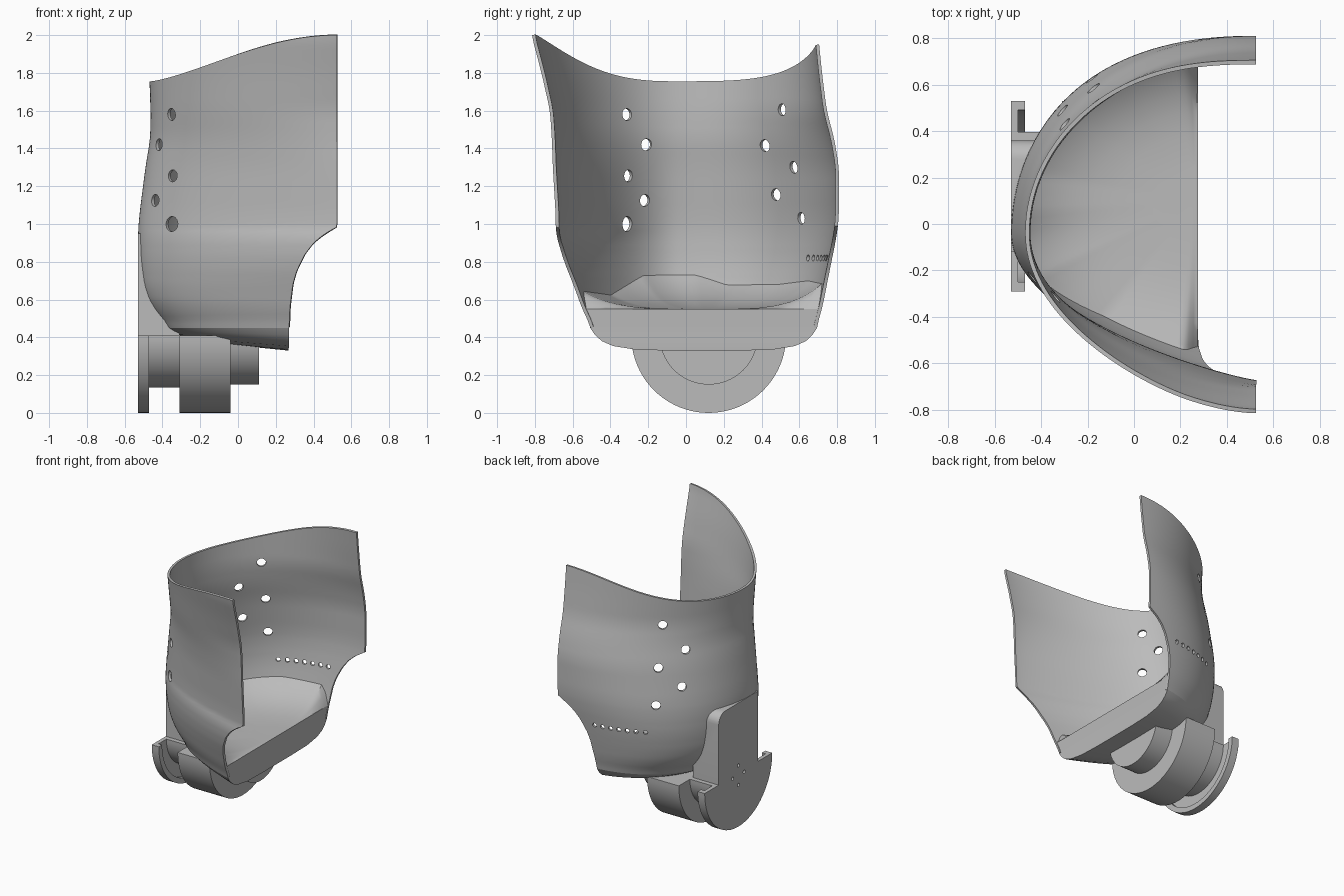
import bpy, bmesh
from math import sin, cos, acos, pi
from mathutils import Vector, Matrix

cube = bpy.data.objects.get("Cube")
if cube:
    bpy.data.objects.remove(cube, do_unlink=True)

grey = bpy.data.materials.new("plain grey")
grey.use_nodes = True
grey.diffuse_color = (0.5, 0.5, 0.5, 1)
grey.node_tree.nodes["Principled BSDF"].inputs["Base Color"].default_value = (0.5, 0.5, 0.5, 1)

END_X, MID_Y = 0.525, -0.04
# height, apex x, front edge y, back edge y, front curve power, back curve power
SECTIONS = [(0.45, -0.37, -0.50, 0.69, 1.7, 0.75), (0.55, -0.46, -0.55, 0.72, 1.7, 0.72),
            (0.65, -0.505, -0.585, 0.74, 1.7, 0.72), (0.8, -0.525, -0.645, 0.77, 1.7, 0.72),
            (0.95, -0.53, -0.69, 0.80, 1.7, 0.78), (1.05, -0.522, -0.69, 0.81, 1.7, 0.83),
            (1.3, -0.49, -0.705, 0.81, 1.6, 0.95), (1.45, -0.465, -0.71, 0.785, 1.4, 1),
            (1.6, -0.463, -0.72, 0.745, 1.2, 1), (1.8, -0.47, -0.765, 0.72, 1.2, 0.9),
            (2.0, -0.475, -0.818, 0.70, 1.2, 0.82)]
# height, x of the open side edge
EDGE = [(0.33, 0.265), (0.56, 0.275), (0.68, 0.29), (0.75, 0.31), (0.84, 0.354),
        (0.9, 0.40), (0.95, 0.46), (0.985, 0.525)]
# y, lift of the floor where it meets the wall
LIFT = [(-0.55, 0.1), (-0.42, 0.08), (-0.22, 0.19), (0.05, 0.19), (0.22, 0.135),
        (0.5, 0.14), (0.65, 0.16), (0.75, 0.14)]


def lookup(table, z):
    if z <= table[0][0]:
        return table[0][1:]
    for lo, hi in zip(table, table[1:]):
        if z <= hi[0]:
            f = (z - lo[0]) / (hi[0] - lo[0])
            return [p + (q - p) * f for p, q in zip(lo[1:], hi[1:])]
    return table[-1][1:]


def section(z):
    parts = [lookup(SECTIONS, z + d) for d in (-0.04, 0, 0.04)]
    return [sum(v) / 3 for v in zip(*parts)]


def wall_point(z, t, inset=0.0):
    """Point of the wall; t runs from the front edge (-1) over the apex to the back edge (1)."""
    apex, front, back, front_power, back_power = section(z)
    depth = END_X - apex - inset
    width = (MID_Y - front if t < 0 else back - MID_Y) - inset
    power = front_power if t < 0 else back_power
    cut_x = lookup(EDGE, z)[0]
    limit = acos(min(1, max(0, (END_X - cut_x) / depth) ** (1 / power)))
    a = t * limit
    return Vector((END_X - depth * max(0, cos(a)) ** power,
                   MID_Y + width * sin(a) / sin(limit), z))


def rim_height(t):
    u = min(1, max(0, (wall_point(1.9, t).x + 0.47) / 0.995))
    wave = sin(u * pi / 2)
    return 1.755 + (0.245 * wave ** 1.35 if t < 0 else 0.195 * wave ** 1.6)


def finish(name, bm):
    mesh = bpy.data.meshes.new(name)
    bm.to_mesh(mesh)
    bm.free()
    mesh.materials.append(grey)
    ob = bpy.data.objects.new(name, mesh)
    bpy.context.collection.objects.link(ob)
    return ob


def select(ob):
    bpy.ops.object.select_all(action='DESELECT')
    ob.select_set(True)
    bpy.context.view_layer.objects.active = ob


def smooth(ob):
    select(ob)
    bpy.ops.object.shade_smooth_by_angle(angle=35 * pi / 180)


def apply(ob, kind, **settings):
    select(ob)
    mod = ob.modifiers.new(kind, kind)
    for key, value in settings.items():
        setattr(mod, key, value)
    bpy.ops.object.modifier_apply(modifier=mod.name)


def loft(name, rings, closed):
    """Skin equal rings of points; closed lofts also get end caps."""
    bm = bmesh.new()
    rows = [[bm.verts.new(p) for p in r] for r in rings]
    n = len(rows[0])
    for lo, hi in zip(rows, rows[1:]):
        for i in range(n if closed else n - 1):
            j = (i + 1) % n
            bm.faces.new((lo[i], hi[i], hi[j], lo[j]))
    if closed:
        bm.faces.new(rows[0])
        bm.faces.new(rows[-1])
        bmesh.ops.recalc_face_normals(bm, faces=bm.faces)
    return finish(name, bm)


def add_cutter(bm, point, direction, radius, depth):
    turn = Vector(direction).to_track_quat('Z', 'Y').to_matrix().to_4x4()
    bmesh.ops.create_cone(bm, cap_ends=True, segments=20, radius1=radius, radius2=radius,
                          depth=depth, matrix=Matrix.Translation(point) @ turn)


def cut(ob, cutter):
    apply(ob, 'BOOLEAN', operation='DIFFERENCE', object=cutter, solver='EXACT')


def remove(ob):
    bpy.data.objects.remove(ob, do_unlink=True)


# Thin curved wall, open on one side
COLS, ROWS, BASE_Z = 80, 64, 0.45
ts = [2 * i / COLS - 1 for i in range(COLS + 1)]
rims = [rim_height(t) for t in ts]
shell = loft("curved_shell", [[wall_point(BASE_Z + (r - BASE_Z) * k / ROWS, t)
                               for t, r in zip(ts, rims)] for k in range(ROWS + 1)], False)
apply(shell, 'SOLIDIFY', thickness=0.018, offset=-1)

# Lacing holes and the row of small holes
bm = bmesh.new()
HOLES = [(0.522, 1.605), (0.43, 1.415), (0.585, 1.3), (0.49, 1.155), (0.625, 1.03),
         (-0.325, 1.58), (-0.22, 1.42), (-0.32, 1.255), (-0.23, 1.125), (-0.325, 1.0)]


def drill(test, z, radius):
    t = min((i / 400 for i in range(-400, 401)), key=lambda s: test(wall_point(z, s)))
    along = wall_point(z, t + 0.01) - wall_point(z, t - 0.01)
    add_cutter(bm, wall_point(z, t), (-along.y, along.x, 0), radius, 0.14)


for y, z in HOLES:
    drill(lambda p: abs(p.y - y), z, 0.04 if (y < 0 and z == 1.0) else 0.032)
for k in range(7):
    x = -0.12 + 0.06 * k
    drill(lambda p: abs(p.x - x) + (9 if p.y < 0 else 0), 0.82, 0.016)
cutter = finish("hole_cutter", bm)
cut(shell, cutter)
remove(cutter)
smooth(shell)

# Solid base with a dished floor, cut flat on the open side
HUB = Vector((0.265, 0.1, 0))


def scaled_ring(source, s, height):
    ring = []
    for p in source:
        q = HUB + (p - HUB) * s
        q.z = height(q, p)
        ring.append(q)
    return ring


def underside(x):
    return 0.33 + 0.1 * (0.265 - x)


def rise(p):
    return lookup(LIFT, p.y)[0] * min(1, max(0, (0.28 - p.x) / 0.06))


low = [wall_point(BASE_Z, t) for t in ts]
rings = [scaled_ring(low, s, lambda q, p: underside(q.x) + (BASE_Z - underside(q.x)) * f)
         for s, f in ((0.3, 0), (0.6, 0.04), (0.8, 0.2), (0.9, 0.42), (0.96, 0.7))]
rings.append(low)
rings += [[wall_point(z, t, 0.008) for t in ts] for z in (0.47, 0.5, 0.55)]
edge = [wall_point(0.55 + rise(wall_point(0.65, t)), t, 0.008) for t in ts]
rings += [scaled_ring(edge, s, lambda q, p: 0.55 + (p.z - 0.55) * s ** 4)
          for s in (1, 0.95, 0.9, 0.82, 0.72, 0.6, 0.45, 0.25)]
smooth(loft("solid_base", rings, True))


# Lower half discs and half rings of the pivot mount
def half_disc(name, x0, x1, radius, inner=0.0, steps=40):
    angles = [pi + pi * i / steps for i in range(steps + 1)]
    outline = [(radius * cos(a), radius * sin(a)) for a in angles]
    if inner:
        outline += [(inner * cos(a), inner * sin(a)) for a in reversed(angles)]
    return loft(name, [[(x, 0.12 + y, 0.41 + z) for y, z in outline] for x in (x0, x1)], True)


flange = half_disc("outer_flange", -0.53, -0.5, 0.41)
lip = half_disc("flange_lip", -0.5, -0.47, 0.41, 0.37)
hub = half_disc("pivot_hub", -0.5, -0.31, 0.275)
drum = half_disc("pivot_drum", -0.31, -0.04, 0.41)
stub = half_disc("pivot_stub", -0.04, 0.11, 0.26)

# Upright bracket with a rounded top corner, trimmed to the outside of the wall
R = 0.08
outline = [(-0.12, 0.41), (0.36, 0.41)]
outline += [(0.36 - R + R * cos(a * pi / 16), 0.95 - R + R * sin(a * pi / 16)) for a in range(9)]
outline.append((-0.12, 0.95))
bracket = loft("upright_bracket", [[(x, y, z) for y, z in outline] for x in (-0.53, -0.31)], True)
trim = loft("bracket_trim", [[wall_point(z, t, 0.01) for t in ts]
                             for z in (0.6, 0.65, 0.7, 0.8, 0.9, 1.0, 1.1)], True)
cut(bracket, trim)
remove(trim)

# Four screw holes in the flat outer face
bm = bmesh.new()
for dy, dz in ((0.07, 0), (-0.07, 0), (0, 0.075), (0, -0.075)):
    add_cutter(bm, (-0.53, 0.12 + dy, 0.395 + dz), (1, 0, 0), 0.013, 0.04)
cutter = finish("screw_cutter", bm)
cut(flange, cutter)
cut(bracket, cutter)
remove(cutter)
for ob in (flange, lip, hub, drum, stub, bracket):
    smooth(ob)
